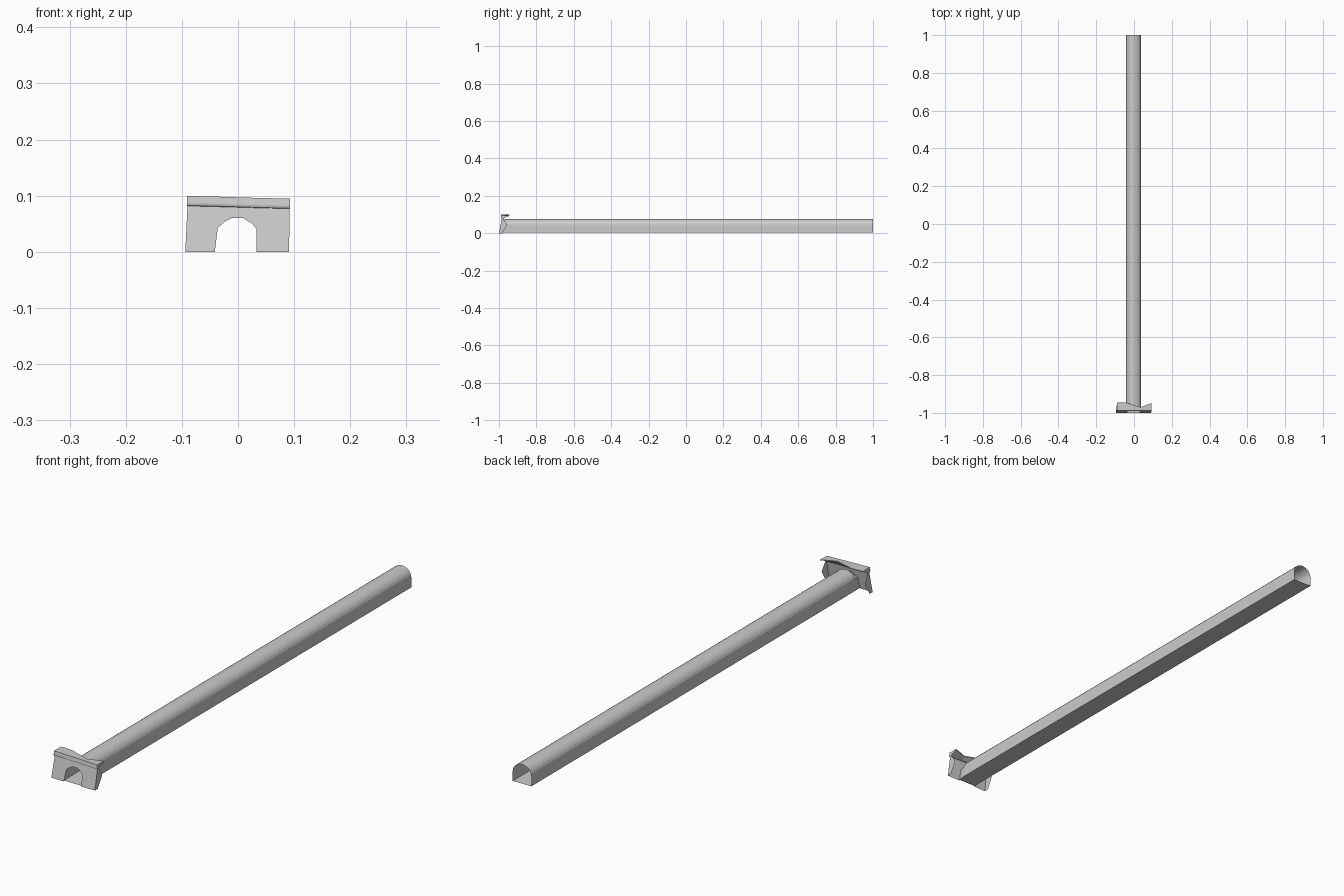
import bpy, bmesh, math

if "Cube" in bpy.data.objects:
    bpy.data.objects.remove(bpy.data.objects["Cube"])


def finish(name, bm):
    bmesh.ops.recalc_face_normals(bm, faces=bm.faces)
    me = bpy.data.meshes.new(name)
    bm.to_mesh(me)
    bm.free()
    ob = bpy.data.objects.new(name, me)
    bpy.context.collection.objects.link(ob)
    return ob


def ring(bm, pts):
    verts = [bm.verts.new(p) for p in pts]
    edges = [bm.edges.new((verts[i], verts[(i + 1) % len(verts)])) for i in range(len(verts))]
    return verts, edges


def loft(bm, a, b):
    n = len(a)
    for i in range(n):
        j = (i + 1) % n
        bm.faces.new((a[i], a[j], b[j], b[i]))


def lean(z):
    # front wall slopes backwards as it rises
    return -1 + 0.19 * z


# Opening outline, from left foot over the arch to right foot
OPENING = [(-0.041, 0.003), (-0.036, 0.043), (-0.023, 0.054), (-0.011, 0.06),
           (0.009, 0.06), (0.025, 0.050), (0.033, 0.041), (0.033, 0.003)]

# Tunnel tube: vaulted open shell, with a short reveal joining it to the opening
SEGS, CX, HALF, SPRING, TOP = 12, -0.0025, 0.0395, 0.041, 0.077
vault = [(CX - HALF, 0.003)]
for i in range(SEGS + 1):
    a = math.pi * (1 - i / SEGS)
    vault.append((CX + HALF * math.cos(a), SPRING + (TOP - SPRING) * math.sin(a)))
vault.append((CX + HALF, 0.003))

bm = bmesh.new()
mouth, mouth_edges = ring(bm, [(x, lean(z), z) for x, z in OPENING])
near, near_edges = ring(bm, [(x, -0.965, z) for x, z in vault])
far, _ = ring(bm, [(x, 1.0, z) for x, z in vault])
bmesh.ops.bridge_loops(bm, edges=mouth_edges + near_edges)
loft(bm, near, far)
finish("tunnel_tube", bm)

# Portal front wall with arched opening, and folded side returns
bm = bmesh.new()
outline = [(-0.094, 0), (-0.090, 0.083), (0.092, 0.078), (0.091, 0)]
hole = [(0.033, 0)] + OPENING[::-1] + [(-0.041, 0)]
bm.faces.new([bm.verts.new((x, lean(z), z)) for x, z in outline + hole])
for x0, x1, top in ((-0.094, -0.090, 0.083), (0.091, 0.092, 0.078)):
    side = [(lean(0), 0), (-0.982, 0), (-0.955, 0.045), (-0.978, top), (lean(top), top)]
    bm.faces.new([bm.verts.new((x0 + (x1 - x0) * z / top, y, z)) for y, z in side])
finish("portal_wall", bm)

# Cornice and top ledge, with uneven back edge and slight fall to the right
bm = bmesh.new()
rows = []
for x, back, zt in ((-0.091, -0.945, 0.0995), (-0.045, -0.945, 0.0985),
                    (0.035, -0.970, 0.0960), (0.093, -0.948, 0.0945)):
    prof = [(-0.984, zt - 0.018), (-0.989, zt - 0.017), (-0.990, zt - 0.013),
            (-0.988, zt), (back, zt), (back, zt - 0.003), (-0.978, zt - 0.016)]
    rows.append(ring(bm, [(x, y, z) for y, z in prof])[0])
for a, b in zip(rows, rows[1:]):
    loft(bm, a, b)
bm.faces.new(rows[0])
bm.faces.new(rows[-1])
finish("portal_cornice", bm)
